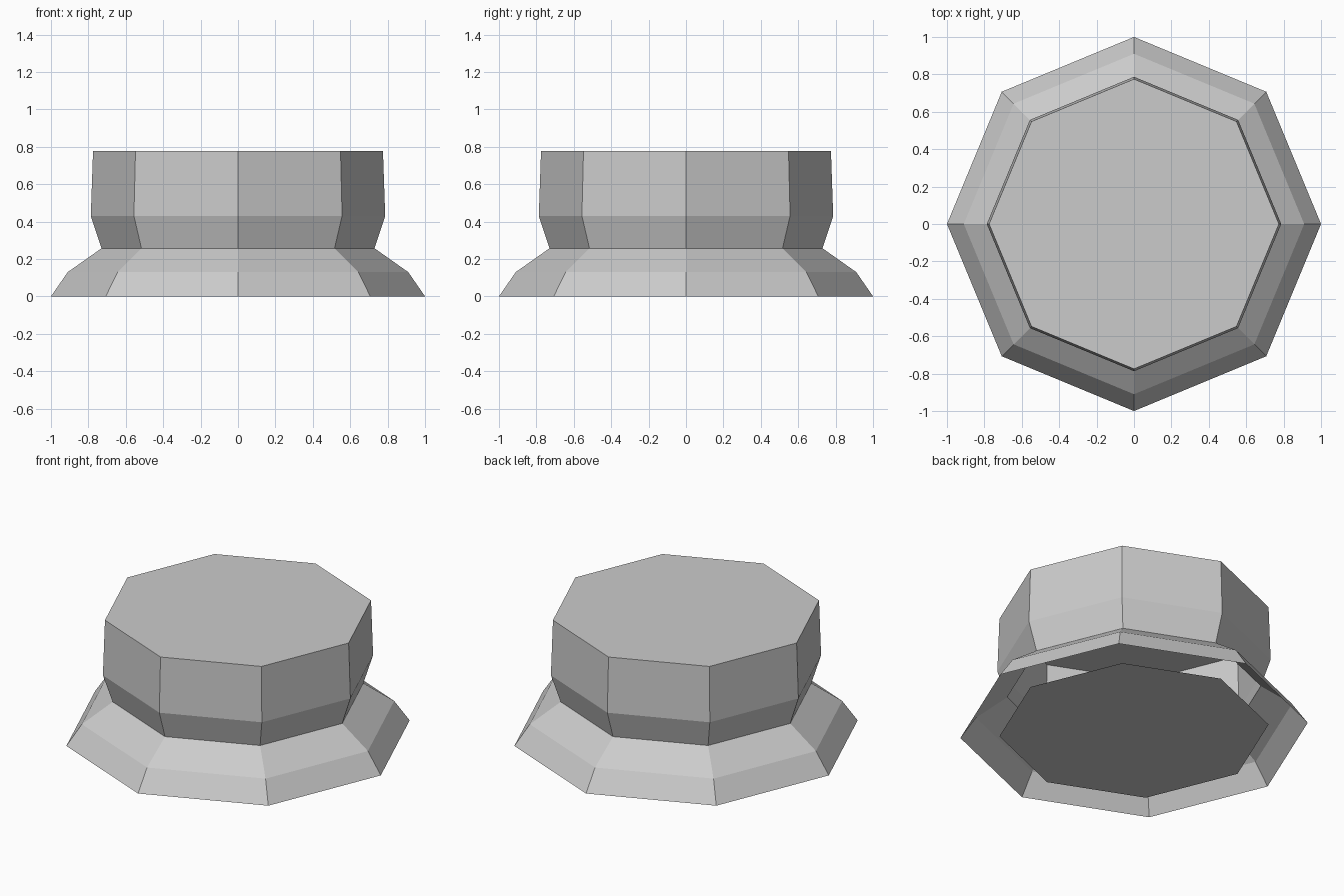
import bpy
import bmesh
from math import cos, sin, pi

cube = bpy.data.objects.get("Cube")
if cube:
    bpy.data.objects.remove(cube, do_unlink=True)

SIDES = 8

grey = bpy.data.materials.new("plain_grey")
grey.use_nodes = True
colour = (0.6, 0.6, 0.6, 1)
grey.diffuse_color = colour
grey.node_tree.nodes["Principled BSDF"].inputs["Base Color"].default_value = colour


def ring(bm, radius, z):
    return [bm.verts.new((radius * cos(2 * pi * i / SIDES),
                          radius * sin(2 * pi * i / SIDES), z))
            for i in range(SIDES)]


def add_object(name, bm):
    mesh = bpy.data.meshes.new(name)
    bm.to_mesh(mesh)
    bm.free()
    mesh.materials.append(grey)
    obj = bpy.data.objects.new(name, mesh)
    bpy.context.collection.objects.link(obj)
    return obj


# Octagonal shell: flared skirt, narrow neck, slightly tapered drum, flat lid
profile = [(1.0, 0), (0.91, 0.13), (0.73, 0.257), (0.787, 0.43), (0.775, 0.778)]
bm = bmesh.new()
rings = [ring(bm, r, z) for r, z in profile]
for low, high in zip(rings, rings[1:]):
    for i in range(SIDES):
        j = (i + 1) % SIDES
        bm.faces.new((low[i], low[j], high[j], high[i]))
bm.faces.new(rings[-1])
add_object("flared_cap_shell", bm)

# Flat plate on the ground inside the open skirt, facing down
bm = bmesh.new()
bm.faces.new(reversed(ring(bm, 0.775, 0)))
add_object("bottom_plate", bm)
